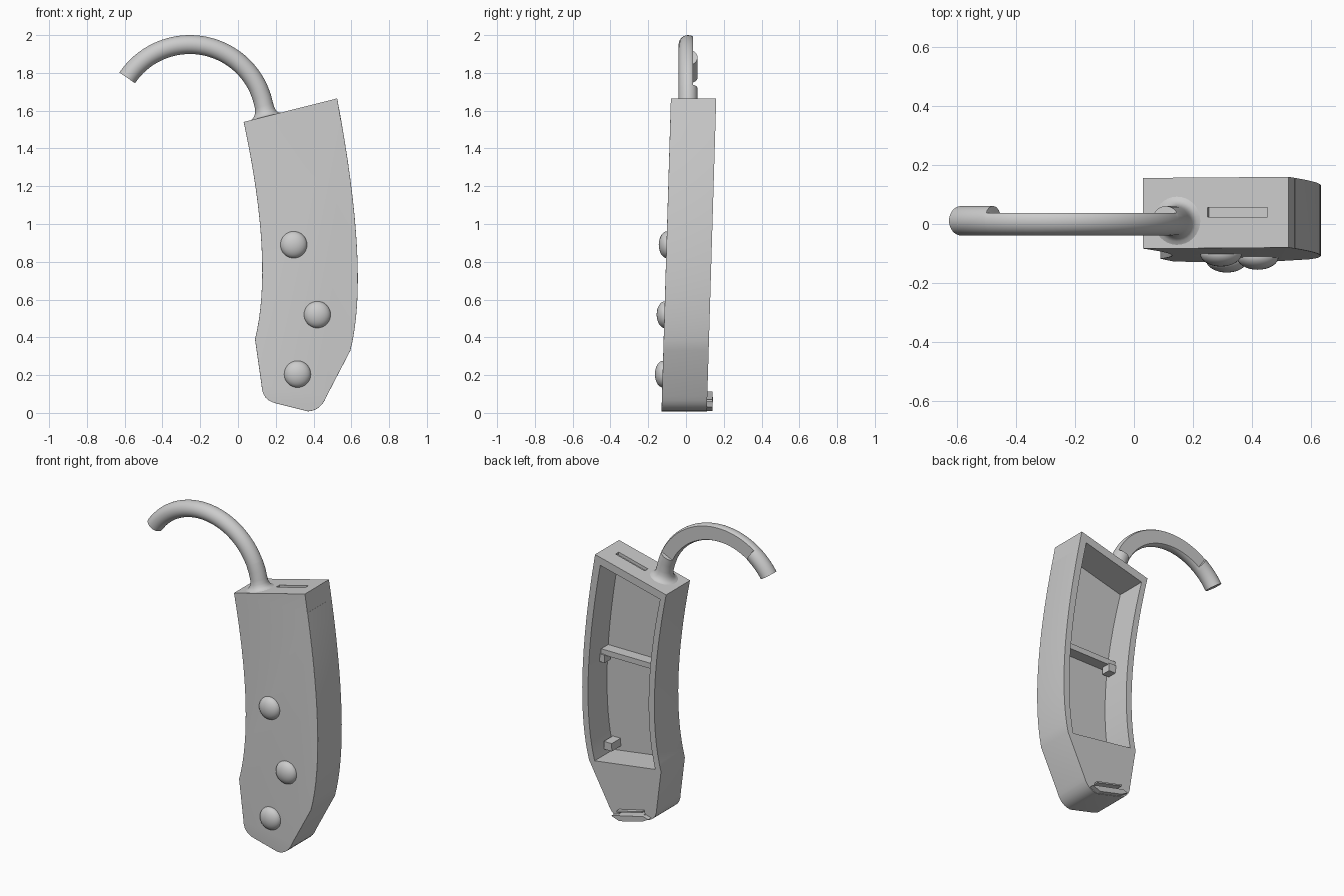
import bpy, bmesh, math
from mathutils import Vector, Matrix

if "Cube" in bpy.data.objects:
    bpy.data.objects.remove(bpy.data.objects["Cube"])

grey = bpy.data.materials.new("shell_grey")
grey.diffuse_color = (0.6, 0.6, 0.6, 1)
grey.use_nodes = True
grey.node_tree.nodes["Principled BSDF"].inputs["Base Color"].default_value = grey.diffuse_color
TILT = math.atan2(0.125, 0.495)          # slope of the top face


def lean(y, z):
    """Depth measured from the front face, which leans with height."""
    return y - 0.08 - 0.05 * (1.665 - z) / 1.665


def arc(a, mid, b, n):
    """Parabolic arc from a to b passing through mid."""
    a, mid, b = Vector(a), Vector(mid), Vector(b)
    c = 2 * mid - (a + b) / 2
    return [a * (1 - t) ** 2 + c * 2 * t * (1 - t) + b * t * t
            for t in (i / n for i in range(n + 1))]


def finish(bm, name, angle=30):
    bmesh.ops.recalc_face_normals(bm, faces=bm.faces)
    me = bpy.data.meshes.new(name)
    bm.to_mesh(me)
    bm.free()
    ob = bpy.data.objects.new(name, me)
    bpy.context.collection.objects.link(ob)
    me.materials.append(grey)
    smooth(ob, angle)
    return ob


def smooth(ob, angle=30):
    bpy.ops.object.select_all(action='DESELECT')
    bpy.context.view_layer.objects.active = ob
    ob.select_set(True)
    bpy.ops.object.shade_smooth_by_angle(angle=math.radians(angle))


def prism(name, outline, y0, y1, round_front=0.0):
    """Extrude an x-z outline in depth; optionally round the front rim, not the top edge."""
    bm = bmesh.new()
    front = [bm.verts.new((p[0], lean(y0, p[1]), p[1])) for p in outline]
    back = [bm.verts.new((p[0], lean(y1, p[1]), p[1])) for p in outline]
    n = len(outline)
    face = bm.faces.new(front)
    bm.faces.new(back[::-1])
    for i in range(n):
        j = (i + 1) % n
        bm.faces.new((front[i], back[i], back[j], front[j]))
    bmesh.ops.recalc_face_normals(bm, faces=bm.faces)
    if round_front:
        rim = [e for e in face.edges if min(v.co.z for v in e.verts) < 1.5]
        bmesh.ops.bevel(bm, geom=rim, offset=round_front, offset_type='OFFSET',
                        segments=5, profile=0.5, affect='EDGES', clamp_overlap=True)
    return finish(bm, name)


def box(name, x0, x1, y0, y1, z0, z1):
    return prism(name, [(x0, z0), (x1, z0), (x1, z1), (x0, z1)], y0, y1)


def cut(target, cutter):
    cutter.hide_render = True
    m = target.modifiers.new("cut", 'BOOLEAN')
    m.operation, m.solver, m.object = 'DIFFERENCE', 'EXACT', cutter
    bpy.ops.object.select_all(action='DESELECT')
    bpy.context.view_layer.objects.active = target
    target.select_set(True)
    bpy.ops.object.modifier_apply(modifier=m.name)
    bpy.data.objects.remove(cutter)
    smooth(target)


# Curved case: outer side, rounded toe, inner side
outline = (arc((0.525, 1.665), (0.63, 0.87), (0.595, 0.33), 16)
           + arc((0.47, 0.09), (0.43, 0.03), (0.37, 0.008), 6)
           + arc((0.21, 0.048), (0.147, 0.08), (0.125, 0.145), 6)
           + arc((0.09, 0.39), (0.125, 0.88), (0.03, 1.54), 16))
shell = prism("shell", outline, 0.0, 0.24, 0.045)

# Open compartment in the back
cavity = (arc((0.49, 1.605), (0.59, 0.86), (0.556, 0.335), 16)
          + arc((0.13, 0.395), (0.165, 0.88), (0.073, 1.50), 16))
cut(shell, prism("cavity_cutter", cavity, 0.05, 0.4))

# Slot in the sloping top
bm = bmesh.new()
bmesh.ops.create_cube(bm, size=1, matrix=Matrix.Translation((0.352, 0.04, 1.622))
                      @ Matrix.Rotation(-TILT, 4, 'Y') @ Matrix.Diagonal((0.21, 0.032, 0.04, 1)))
cut(shell, finish(bm, "slot_cutter"))

# Groove above the toe lip
cut(shell, prism("groove_cutter", [(0.21, 0.083), (0.39, 0.04), (0.39, 0.063), (0.21, 0.106)],
                 0.2, 0.3))

# Toe lip and catch on the back of the case
prism("toe_lip", [(0.165, 0.075), (0.21, 0.05), (0.37, 0.01), (0.425, 0.03),
                  (0.40, 0.038), (0.20, 0.085)], 0.22, 0.27)
prism("toe_catch", [(0.21, 0.104), (0.39, 0.061), (0.39, 0.07), (0.21, 0.113)], 0.22, 0.268)

# Inner crossbar with a stop under each end, and a lower peg
box("crossbar", 0.15, 0.60, 0.04, 0.12, 0.965, 1.0)
box("outer_stop", 0.55, 0.60, 0.07, 0.13, 0.92, 0.97)
box("inner_stop", 0.15, 0.21, 0.07, 0.13, 0.92, 0.97)
box("lower_peg", 0.505, 0.56, 0.04, 0.14, 0.37, 0.42)

# Domed buttons on the front
for i, (x, z) in enumerate([(0.295, 0.89), (0.42, 0.52), (0.315, 0.205)]):
    bm = bmesh.new()
    bmesh.ops.create_uvsphere(bm, u_segments=32, v_segments=16, radius=0.071,
                              matrix=Matrix.Translation((x, lean(0.003, z), z))
                              @ Matrix.Diagonal((1, 0.62, 1, 1)))
    finish(bm, f"button_{i + 1}", 60)

# Ear hook: swept tube, flared foot, flat cut along the back of the middle stretch
SIDES, R, CX, CZ, CY = 32, 0.40, -0.255, 1.55, 0.011
stations = [(-3, 0.085, False), (2.5, 0.085, False), (3.5, 0.07, False), (5, 0.06, False),
            (7.5, 0.053, False), (11, 0.05, False), (18, 0.05, False), (25, 0.05, False)]
stations += [(25.2 + 98.6 * i / 28, 0.05, True) for i in range(29)]
stations += [(124 + 22 * i / 6, 0.05, False) for i in range(7)]
bm = bmesh.new()
rings = []
for deg, r, flat in stations:
    t = math.radians(deg)
    centre = Vector((CX + R * math.cos(t), CY, CZ + R * math.sin(t)))
    tip = t + TILT * max(0, 1 - max(deg, 0) / 18)      # foot rings follow the sloping top
    out = Vector((math.cos(tip), 0, math.sin(tip)))
    ring = []
    for k in range(SIDES):
        a = 2 * math.pi * k / SIDES
        p = centre + out * r * math.cos(a) + Vector((0, r * math.sin(a), 0))
        if flat:
            p.y = min(p.y, 0.037)
        ring.append(bm.verts.new(p))
    rings.append(ring)
for r0, r1 in zip(rings, rings[1:]):
    for k in range(SIDES):
        j = (k + 1) % SIDES
        bm.faces.new((r0[k], r0[j], r1[j], r1[k]))
bm.faces.new(rings[0][::-1])
bm.faces.new(rings[-1])
bmesh.ops.remove_doubles(bm, verts=bm.verts, dist=0.0001)
finish(bm, "ear_hook", 35)
